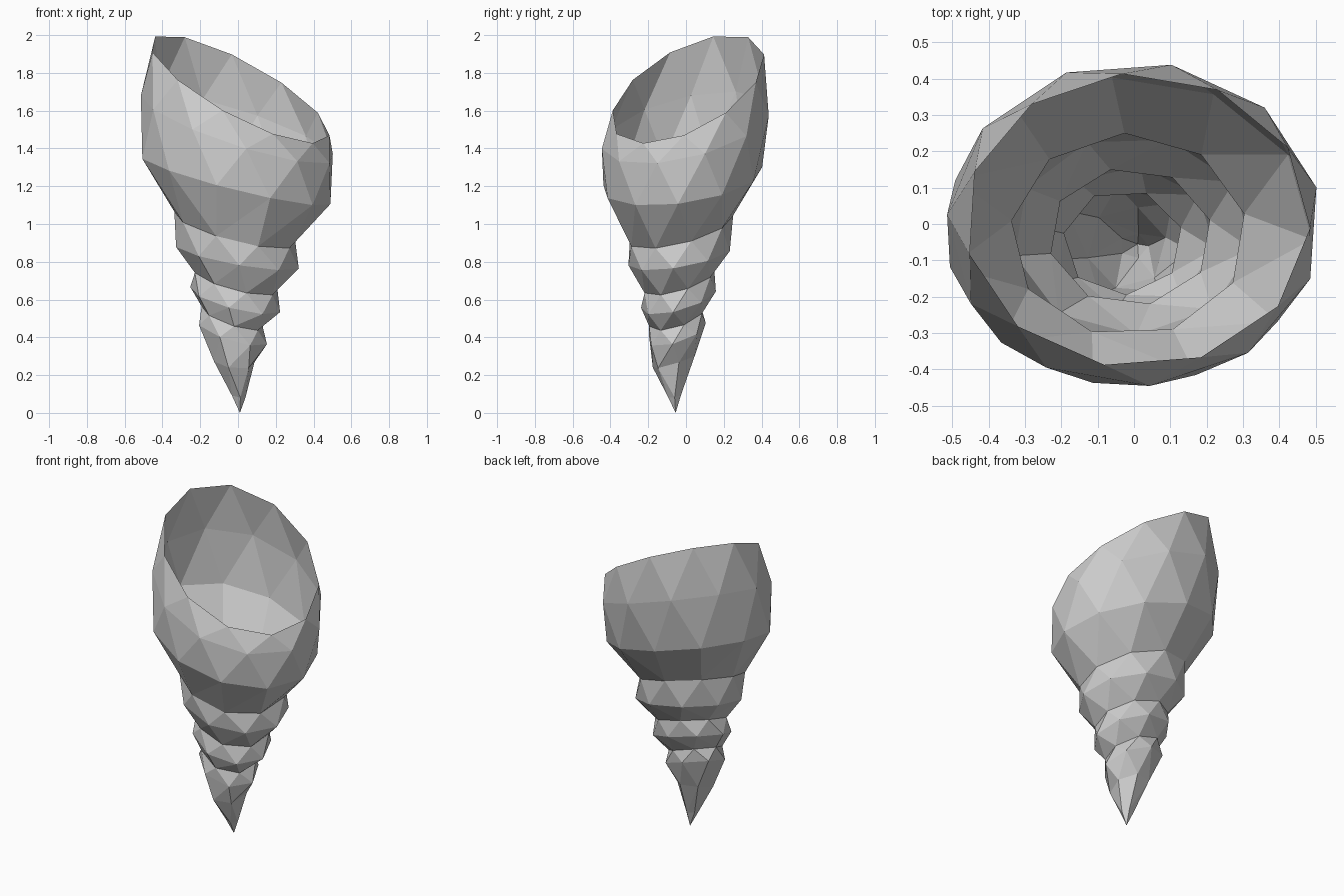
import bpy, bmesh
from math import cos, sin, radians, pi

if "Cube" in bpy.data.objects:
    bpy.data.objects.remove(bpy.data.objects["Cube"])

# Tilted elliptical rings from the mouth down to the tip:
# sides, centre x, centre y, centre z, radius x, radius y, slope in x, slope in y, phase in degrees
RINGS = [
    (11, 0.01, 0.01, 1.715, 0.475, 0.405, -0.50, 0.40, -3),    # slanted mouth rim
    (11, 0.00, 0.00, 1.51, 0.515, 0.447, -0.32, 0.22, 13),     # widest part of body whorl
    (11, -0.015, -0.02, 1.235, 0.505, 0.425, -0.25, 0.13, -3), # lower body whorl
    (9, -0.015, -0.03, 0.975, 0.325, 0.28, -0.25, 0.24, 12),   # first seam
    (9, -0.005, -0.03, 0.83, 0.33, 0.275, -0.18, 0.17, -8),    # second whorl
    (8, -0.01, -0.035, 0.70, 0.225, 0.19, -0.25, 0.28, 14),    # second seam
    (8, -0.015, -0.04, 0.60, 0.24, 0.20, -0.25, 0.26, -8),     # third whorl
    (7, -0.03, -0.05, 0.505, 0.165, 0.145, -0.32, 0.30, 16),   # third seam
    (7, -0.03, -0.05, 0.425, 0.185, 0.155, -0.30, 0.30, -8),   # fourth whorl
    (6, -0.02, -0.065, 0.27, 0.11, 0.115, -0.10, 0.30, 14),    # tip cone
    (5, 0.0, -0.06, 0.09, 0.04, 0.035, -0.2, 0.2, 0),
]
TIP = (0.01, -0.055, 0.0)


def add_ring(bm, n, cx, cy, cz, rx, ry, sx, sy, phase):
    """Return a list of (angle, vertex) around a tilted ellipse."""
    ring = []
    for i in range(n):
        a = radians(phase) + 2 * pi * i / n
        x, y = rx * cos(a), ry * sin(a)
        ring.append((a, bm.verts.new((cx + x, cy + y, cz + sx * x + sy * y))))
    return ring


def stitch(bm, upper, lower):
    """Join two rings of any side count with a zigzag of triangles."""
    up = upper + [(upper[0][0] + 2 * pi, upper[0][1])]
    lo = lower + [(lower[0][0] + 2 * pi, lower[0][1])]
    i = j = 0
    while i < len(upper) or j < len(lower):
        step_up = j == len(lower) or (i < len(upper) and up[i + 1][0] <= lo[j + 1][0])
        if step_up:
            bm.faces.new((up[i][1], lo[j][1], up[i + 1][1]))
            i += 1
        else:
            bm.faces.new((up[i][1], lo[j][1], lo[j + 1][1]))
            j += 1


# Open, single-walled shell
bm = bmesh.new()
rings = [add_ring(bm, *r) for r in RINGS]
for upper, lower in zip(rings, rings[1:]):
    stitch(bm, upper, lower)

# Pointed tip
tip = bm.verts.new(TIP)
last = [v for _, v in rings[-1]]
for a, b in zip(last, last[1:] + last[:1]):
    bm.faces.new((a, tip, b))

bmesh.ops.recalc_face_normals(bm, faces=bm.faces)
mesh = bpy.data.meshes.new("spiral_shell")
bm.to_mesh(mesh)
bm.free()
shell = bpy.data.objects.new("spiral_shell", mesh)
bpy.context.collection.objects.link(shell)
